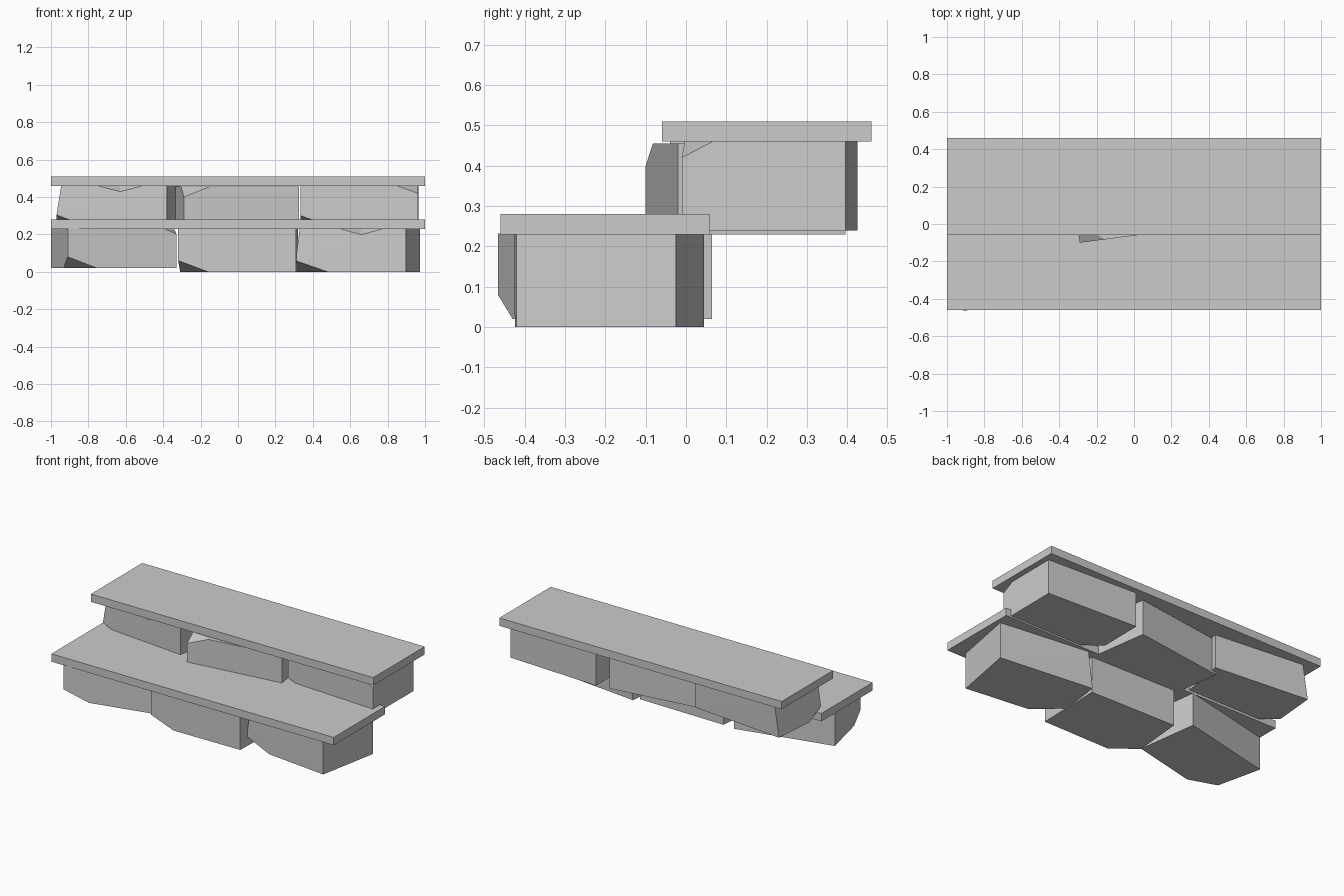
import bpy, bmesh
from mathutils import Vector

if "Cube" in bpy.data.objects:
    bpy.data.objects.remove(bpy.data.objects["Cube"])


def hull_object(name, points):
    """Flat-faced convex solid around the given points."""
    bm = bmesh.new()
    for p in points:
        bm.verts.new(p)
    bmesh.ops.convex_hull(bm, input=bm.verts)
    bmesh.ops.dissolve_limit(bm, angle_limit=0.01, verts=bm.verts, edges=bm.edges)
    bmesh.ops.recalc_face_normals(bm, faces=bm.faces)
    mesh = bpy.data.meshes.new(name)
    bm.to_mesh(mesh)
    bm.free()
    obj = bpy.data.objects.new(name, mesh)
    bpy.context.collection.objects.link(obj)
    return obj


def slab(name, y0, y1, z0, z1):
    return hull_object(name, [(x, y, z) for x in (-1, 1) for y in (y0, y1) for z in (z0, z1)])


def stone(name, plan, z0, z1, chips, lean=0.0, notch=None):
    """Block from a four-corner plan (front left, front right, back right, back left).
    chips: (corner, at_top, toward next, toward previous, height) break off a corner.
    notch: x centre and half width of a chip in the front top edge."""
    corners = {}
    for top, z in ((0, z0), (1, z1)):
        for i, (x, y) in enumerate(plan):
            shift = lean if top and i in (0, 3) else 0
            corners[i, top] = Vector((x + shift, y, z))
    points = dict((k, [v]) for k, v in corners.items())
    for i, top, to_next, to_prev, height in chips:
        c = corners[i, top]
        ends = ((corners[(i + 1) % 4, top], to_next),
                (corners[(i - 1) % 4, top], to_prev),
                (corners[i, 1 - top], height))
        points[i, top] = [c + (e - c).normalized() * d for e, d in ends]
    obj = hull_object(name, [p for group in points.values() for p in group])

    if notch:
        x, half = notch
        a, b = corners[0, 1], corners[1, 1]
        along = (b - a).normalized()
        mid = a + (b - a) * ((x - a.x) / (b.x - a.x))
        left, right = mid - along * half, mid + along * half
        down, inner = mid + Vector((0, 0, -0.033)), mid + Vector((0, 0.06, 0))
        centre = (down + inner) / 2
        cutter = hull_object(name + "_cutter", [
            down + (down - inner) * 0.2, inner + (inner - down) * 0.2,
            left + (left - centre) * 0.3, right + (right - centre) * 0.3])
        cutter.hide_render = True
        cutter.display_type = 'WIRE'
        mod = obj.modifiers.new("edge_chip", 'BOOLEAN')
        mod.operation = 'DIFFERENCE'
        mod.solver = 'EXACT'
        mod.object = cutter
    return obj


# Treads
slab("lower_tread", -0.46, 0.06, 0.23, 0.28)
slab("upper_tread", -0.06, 0.46, 0.46, 0.51)

# Lower course of loosely laid stones
stone("lower_stone_left",
      [(-0.91, -0.466), (-0.33, -0.33), (-0.384, 0.065), (-1.0, -0.077)],
      0.02, 0.232, [(0, 0, 0.16, 0.10, 0.06), (1, 1, 0.08, 0.07, 0.03)])
stone("lower_stone_middle",
      [(-0.32, -0.425), (0.31, -0.42), (0.32, 0.01), (-0.28, 0.02)],
      0.0, 0.232, [(0, 0, 0.16, 0.12, 0.06)])
stone("lower_stone_right",
      [(0.30, -0.35), (0.897, -0.42), (0.972, -0.025), (0.345, 0.045)],
      0.0, 0.232, [(0, 0, 0.18, 0.12, 0.06)], lean=0.03, notch=(0.66, 0.125))

# Upper course
stone("upper_stone_left",
      [(-0.98, 0.02), (-0.38, -0.04), (-0.31, 0.35), (-0.946, 0.41)],
      0.245, 0.462, [(0, 0, 0.17, 0.12, 0.06)], lean=0.035, notch=(-0.63, 0.13))
stone("upper_stone_middle",
      [(-0.29, -0.10), (0.325, -0.02), (0.265, 0.395), (-0.35, 0.31)],
      0.23, 0.455, [(0, 1, 0.14, 0.10, 0.055)])
stone("upper_stone_right",
      [(0.335, 0.025), (0.962, -0.01), (0.965, 0.395), (0.34, 0.425)],
      0.24, 0.462, [(0, 0, 0.17, 0.12, 0.06), (1, 1, 0.08, 0.12, 0.042)])
